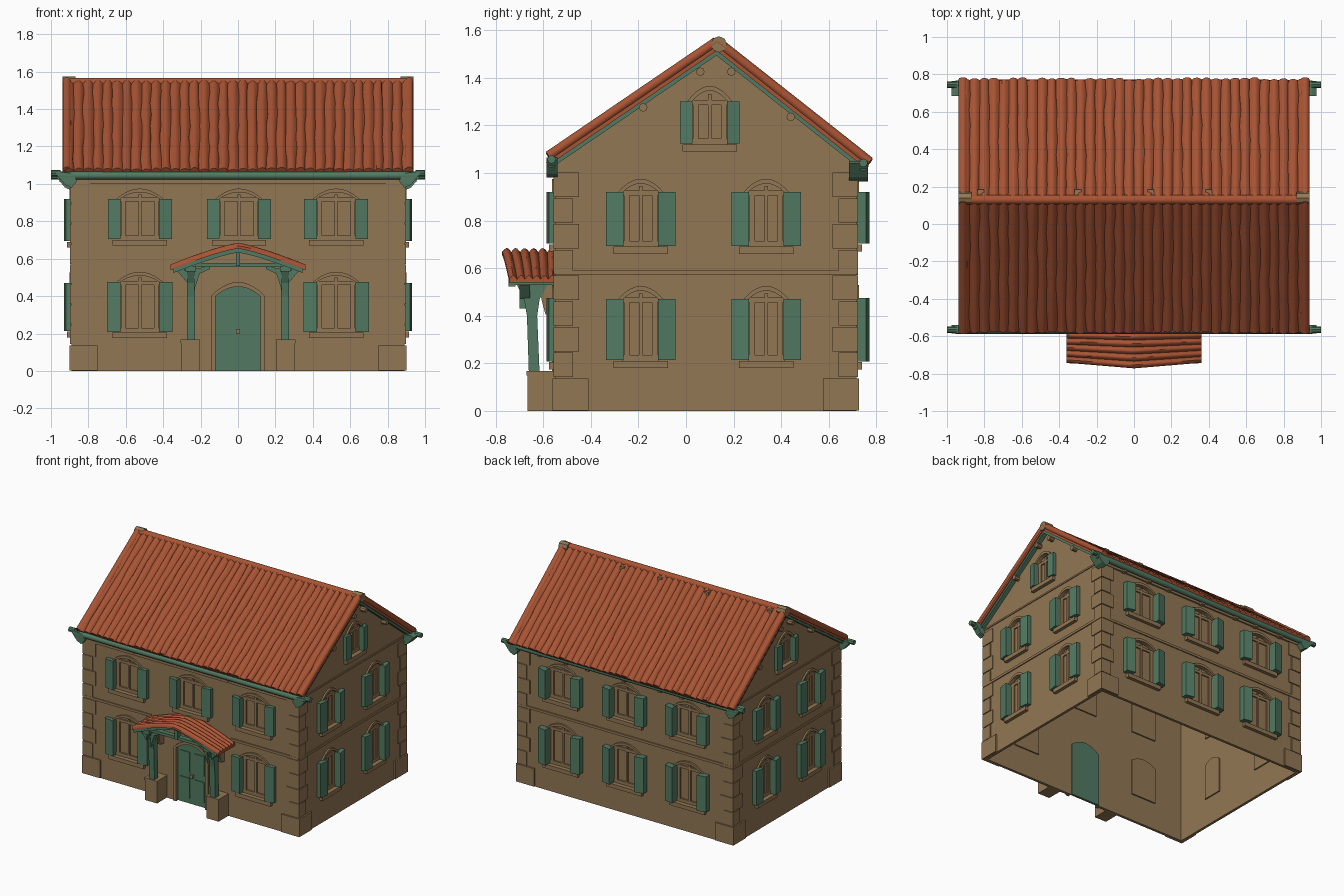
import bpy, bmesh, math, random
from mathutils import Matrix, Vector

if "Cube" in bpy.data.objects:
    bpy.data.objects.remove(bpy.data.objects["Cube"])
random.seed(4)

def material(name, rgb):
    m = bpy.data.materials.new(name)
    m.diffuse_color = (*rgb, 1)
    m.use_nodes = True
    m.node_tree.nodes["Principled BSDF"].inputs["Base Color"].default_value = m.diffuse_color
    return m
TAN = material("tan plaster", (0.288, 0.185, 0.088))
GREEN = material("green paint", (0.084, 0.195, 0.122))
RED = material("red clay tile", (0.392, 0.088, 0.034))
I = Matrix.Identity(4)

def loft(name, loops, mat, M=I, smooth=False):
    """Skin closed loops of points and cap both ends."""
    bm = bmesh.new()
    rings = [[bm.verts.new(M @ Vector(p)) for p in loop] for loop in loops]
    n = len(rings[0])
    for a, b in zip(rings, rings[1:]):
        for i in range(n):
            bm.faces.new((a[i], a[(i + 1) % n], b[(i + 1) % n], b[i]))
    bm.faces.new(rings[0])
    bm.faces.new(rings[-1])
    bmesh.ops.recalc_face_normals(bm, faces=bm.faces)
    me = bpy.data.meshes.new(name)
    bm.to_mesh(me)
    bm.free()
    me.materials.append(mat)
    ob = bpy.data.objects.new(name, me)
    bpy.context.collection.objects.link(ob)
    if smooth:
        bpy.ops.object.select_all(action='DESELECT')
        ob.select_set(True)
        bpy.context.view_layer.objects.active = ob
        bpy.ops.object.shade_smooth_by_angle(angle=math.radians(40))
    return ob

def prism(name, pts, y0, y1, mat, M=I):          # (x, z) outline pushed along y
    return loft(name, [[(x, y, z) for x, z in pts] for y in (y0, y1)], mat, M)

def prism_x(name, pts, x0, x1, mat, smooth=False):   # (y, z) outline pushed along x
    return loft(name, [[(x, y, z) for y, z in pts] for x in (x0, x1)], mat, I, smooth)

def box(name, x0, x1, y0, y1, z0, z1, mat, M=I):
    return prism(name, [(x0, z0), (x1, z0), (x1, z1), (x0, z1)], y0, y1, mat, M)

def circle(cy, cz, r, n=10):
    return [(cy + r * math.cos(2 * math.pi * i / n), cz + r * math.sin(2 * math.pi * i / n)) for i in range(n)]

def arc(w, h, rise, n=10):                        # right to left arch line
    return [(w * (.5 - i / n), h + rise * (1 - (1 - 2 * i / n) ** 2)) for i in range(n + 1)]

def arch(w, h, rise):
    return [(-w / 2, 0), (w / 2, 0)] + arc(w, h, rise)

# Wall frames: local x along the wall, local -y outward
def frame(x, y, deg):
    return Matrix.Translation((x, y, 0)) @ Matrix.Rotation(math.radians(deg), 4, 'Z')
FRONT, BACK = frame(0, -.55, 0), frame(0, .715, 180)
RIGHT, LEFT = frame(.89, 0, 90), frame(-.89, 0, 270)

# Hollow gabled walls, open underneath
walls = prism_x("walls", [(-.55, 0), (.715, 0), (.715, 1.031), (.13, 1.497), (-.55, 1.032)], -.89, .89, TAN)
cutters = [prism_x("room_cutter", [(-.53, -.1), (.695, -.1), (.695, 1.02), (.13, 1.472), (-.53, 1.02)], -.87, .87, TAN)]

def surround(M, w, h, rise, t, z0, name):
    ring = [(w / 2, z0), (w / 2 + t, z0)] + arc(w + 2 * t, h, rise + t) + [(-w / 2 - t, z0), (-w / 2, z0)]
    ring += list(reversed(arc(w, h, rise)))
    prism(name, ring, -.012, .005, TAN, M)

def window(wall, u, z, w, h, sw, st, rise=.035):
    M = wall @ Matrix.Translation((u, 0, z))
    cutters.append(prism("window_cutter", arch(w, h, rise), -.06, .06, TAN, M))
    prism("window_pane", arch(w, h, rise), .017, .03, TAN, M)
    # sash frame and centre bar
    outer, inner = arch(w - .02, h, rise - .012), arch(w - .06, h - .02, rise - .012)
    inner = [(x, zz + .02) for x, zz in inner]
    for a, b in (((-w / 2 + .005, -w / 2 + .028)), (w / 2 - .028, w / 2 - .005), (-.008, .008)):
        box("sash_bar", a, b, .007, .018, 0, h + (rise * .7 if abs(a) < .02 else 0), TAN, M)
    box("sash_rail", -w / 2, w / 2, .007, .018, 0, .025, TAN, M)
    box("sash_rail", -w / 2, w / 2, .007, .018, h - .015, h + .006, TAN, M)
    surround(M, w, h, rise, .02, h - .03, "window_arch")
    box("window_sill", -w / 2 - .04, w / 2 + .04, -.025, .005, -.03, 0, TAN, M)
    for s in (-1, 1):
        a, b = s * (w / 2 - .002), s * (w / 2 + sw)
        # shutters stand slightly away from the wall on the hinge side
        loft("shutter", [[(a, -st, zz), (b, -st * .75, zz), (b, .004, zz), (a, .004, zz)] for zz in (.004, h)], GREEN, M)

for u in (-.525, .005, .525):
    window(FRONT, u, .70, .21, .22, .066, .035)
    window(BACK, u, .70, .21, .22, .066, .055)
    window(BACK, u, .205, .21, .27, .066, .055)
for u in (-.525, .525):
    window(FRONT, u, .205, .21, .27, .07, .035)
for wall, s in ((RIGHT, 1), (LEFT, -1)):
    for y in (-.19, .337):
        window(wall, s * y, .69, .15, .23, .07, .04)
        window(wall, s * y, .21, .15, .26, .07, .04)
    window(wall, s * .1, 1.12, .15, .18, .05, .035, .045)

# Door
cutters.append(prism("door_cutter", [(x, z - .05 if z == 0 else z) for x, z in arch(.24, .40, .05)], -.06, .06, TAN, FRONT))
prism("door", arch(.24, .40, .05), .012, .03, GREEN, FRONT)
for z0, z1 in ((.04, .19), (.235, .385)):
    for s in (-1, 1):
        box("door_panel", min(s * .02, s * .1), max(s * .02, s * .1), .006, .013, z0, z1, GREEN, FRONT)
box("door_knob", -.012, .012, -.005, .013, .2, .225, TAN, FRONT)
surround(FRONT, .24, .40, .05, .025, 0, "door_surround")

# Cut the room and openings
for c in cutters:
    m = walls.modifiers.new("cut", 'BOOLEAN')
    m.object, m.operation, m.solver = c, 'DIFFERENCE', 'EXACT'
    bpy.context.view_layer.objects.active = walls
    bpy.ops.object.modifier_apply(modifier=m.name)
    bpy.data.objects.remove(c)

# String courses and corner stones
for wall, a, b in ((FRONT, -.89, .89), (BACK, -.89, .89), (RIGHT, -.55, .715), (LEFT, -.715, .55)):
    spans = ((a, -.33), (.33, b)) if wall is FRONT else ((a, b),)
    for p, q in spans:
        box("string_course", p, q, -.008, .004, .572, .59, TAN, wall)
    if wall in (RIGHT, LEFT):
        box("gable_course", a, b, -.006, .004, 1.022, 1.034, TAN, wall)
    else:
        box("eave_course", a, b, -.012, .004, 1.0, 1.03, TAN, wall)
    for e, s in ((a, 1), (b, -1)):
        z = 0
        for k in range(9):
            z1 = .14 if k == 0 else z + .108
            length = .14 if k == 0 else (.10, .075)[k % 2]
            t = .011 if k == 0 else .007
            x0, x1 = e - s * t, e + s * length
            box("corner_stone", min(x0, x1), max(x0, x1), -t, .004, z + .003, z1 - .003, TAN, wall)
            z = z1

# Main roof: rolled tiles running down each slope
RIDGE = Vector((.13, 1.55))
TILES, SUB, ROWS = 36, 6, 8
for side, eave in (("front", Vector((-.575, 1.07))), ("back", Vector((.77, 1.045)))):
    d = (eave - RIDGE).normalized()
    nrm = Vector((-d.y, d.x)) if d.x > 0 else Vector((d.y, -d.x))
    loops = []
    lift = [[random.uniform(-.003, .003) for _ in range(ROWS + 1)] for _ in range(TILES + 1)]
    slip = [random.uniform(-.007, .005) for _ in range(TILES + 1)]
    wob = [[random.uniform(-.005, .005) for _ in range(ROWS + 1)] for _ in range(TILES + 1)]
    for j in range(ROWS + 1):
        base = RIDGE.lerp(eave, j / ROWS)
        loop = []
        for i in range(TILES * SUB + 1):
            k, f = divmod(i, SUB)
            p = base + nrm * (.016 * math.sin(math.pi * f / SUB) ** .8 + (lift[k][j] if f else 0))
            if j == ROWS:
                p = p + d * slip[k]
            x = -.93 + 1.86 * i / (TILES * SUB) + (wob[k][j] if 0 < i < TILES * SUB and f in (0, 1) else 0)
            loop.append((x, p.x, p.y))
        low = base - nrm * .03
        loops.append(loop + [(.93, low.x, low.y), (-.93, low.x, low.y)])
    loft(side + "_roof_tiles", loops, RED, smooth=True)
    # green boarding below the tiles
    q = [RIDGE - nrm * .029, eave - nrm * .029 - d * .01, eave - nrm * .046 - d * .01, RIDGE - nrm * .046]
    prism_x(side + "_soffit", [tuple(v) for v in q], -.922, .922, GREEN)
    # rounded tiles along the gable edges
    for s in (-1, 1):
        ends = []
        for c in (RIDGE, eave):
            ends.append([(s * .915 + .024 * math.cos(t), c.x + nrm.x * (.022 * math.sin(t) + .002), c.y + nrm.y * (.022 * math.sin(t) + .002))
                         for t in [2 * math.pi * i / 10 for i in range(10)]])
        loft("gable_edge_tile", ends, RED, smooth=True)

# Ridge cap with plaster ends and mortar dabs
prism_x("ridge_cap", circle(.13, 1.542, .026), -.93, .93, RED, True)
for s in (-1, 1):
    prism_x("ridge_end", circle(.138, 1.54, .034, 8), s * .868, s * .938, TAN)
for x in (-.82, -.3, .09, .4):
    box("ridge_mortar", x - .018, x + .018, .145, .185, 1.505, 1.538, TAN)

# Gutters, corner outlets and rafter tails
for side, y, z, out in (("front", -.565, 1.045, -1), ("back", .745, 1.03, 1)):
    prism_x(side + "_gutter", circle(y, z, .022), -.955, .955, GREEN, True)
    for s in (-1, 1):
        prism_x("gutter_end", circle(y, z + .012, .018, 8), s * .95, s * 1.0, GREEN)
        yi = y - out * (.06 if out > 0 else .025)
        prism("gutter_bracket", [(s * .86, z - .03), (s * .89, z - .065), (s * .925, z - .05), (s * .975, z + .01), (s * .95, z + .02), (s * .88, z + .01)],
              yi, y + out * .02, GREEN)
    for x in (-.7, -.48, -.3, 0, .3, .48, .7):
        box("rafter_tail", x - .014, x + .014, min(y, y - out * .03), max(y, y - out * .03), z - .035, z, TAN)
for s in (-1, 1):
    for y, z in ((-.18, 1.275), (.06, 1.425), (.19, 1.425), (.44, 1.235)):
        prism_x("purlin_end", circle(y, z, .018, 8), s * .88, s * .93, TAN)

# Porch roof: rolled tiles along a gently arched gable
def porch_z(x):
    return .553 + .115 * (1 - (abs(x) / .36) ** 1.25)
loops = []
for i in range(25):
    x = -.36 + .03 * i
    yf = -.772 + .03 * abs(x) / .36
    top = []
    for k in range(37):
        g = abs(math.sin(math.pi * k / 6))
        top.append((x, yf + (-.545 - yf) * k / 36, porch_z(x) + .016 * g + random.uniform(-.001, .001)))
    loops.append(top + [(x, -.545, porch_z(x) - .014), (x, yf, porch_z(x) - .014)])
loft("porch_roof_tiles", loops, RED, smooth=True)
xs = [-.345 + .69 * i / 16 for i in range(17)]
band = [(x, porch_z(x) - .012) for x in xs] + [(x, porch_z(x) - .035) for x in reversed(xs)]
prism("porch_bargeboard", band, -.745, -.715, GREEN)
prism("porch_ceiling", [(x, z + .006) for x, z in band], -.716, -.548, GREEN)
prism("porch_tie_beam", [(-.29, .535), (-.22, .555), (.22, .555), (.29, .535), (.29, .56), (.2, .577), (-.2, .577), (-.29, .56)], -.725, -.69, GREEN)
box("porch_king_post", -.012, .012, -.735, -.7, .56, .645, GREEN)

# Porch posts, braces, pedestals and wall corbels
for s in (-1, 1):
    x0, x1 = s * .252 - .022, s * .252 + .022
    prism_x("porch_post", [(-.66, .16), (-.615, .16), (-.625, .40), (-.615, .47), (-.575, .54), (-.715, .54), (-.68, .47), (-.668, .40)], x0, x1, GREEN)
    box("porch_side_beam", x0 - .006, x1 + .006, -.735, -.548, .532, .562, GREEN)
    prism("porch_brace", [(s * .235, .43), (s * .235, .545), (s * .15, .56), (s * .15, .545), (s * .205, .52)], -.70, -.655, GREEN)
    prism("porch_outer_brace", [(s * .27, .47), (s * .27, .545), (s * .335, .56), (s * .335, .545)], -.70, -.655, GREEN)
    box("porch_pedestal", s * .255 - .05, s * .255 + .05, -.665, -.548, 0, .155, TAN)
    box("porch_pedestal_cap", s * .255 - .053, s * .255 + .053, -.67, -.548, .15, .168, TAN)
    prism_x("porch_corbel", [(-.548, .40), (-.59, .405), (-.605, .46), (-.62, .535), (-.548, .535)], x0, x1, TAN)
